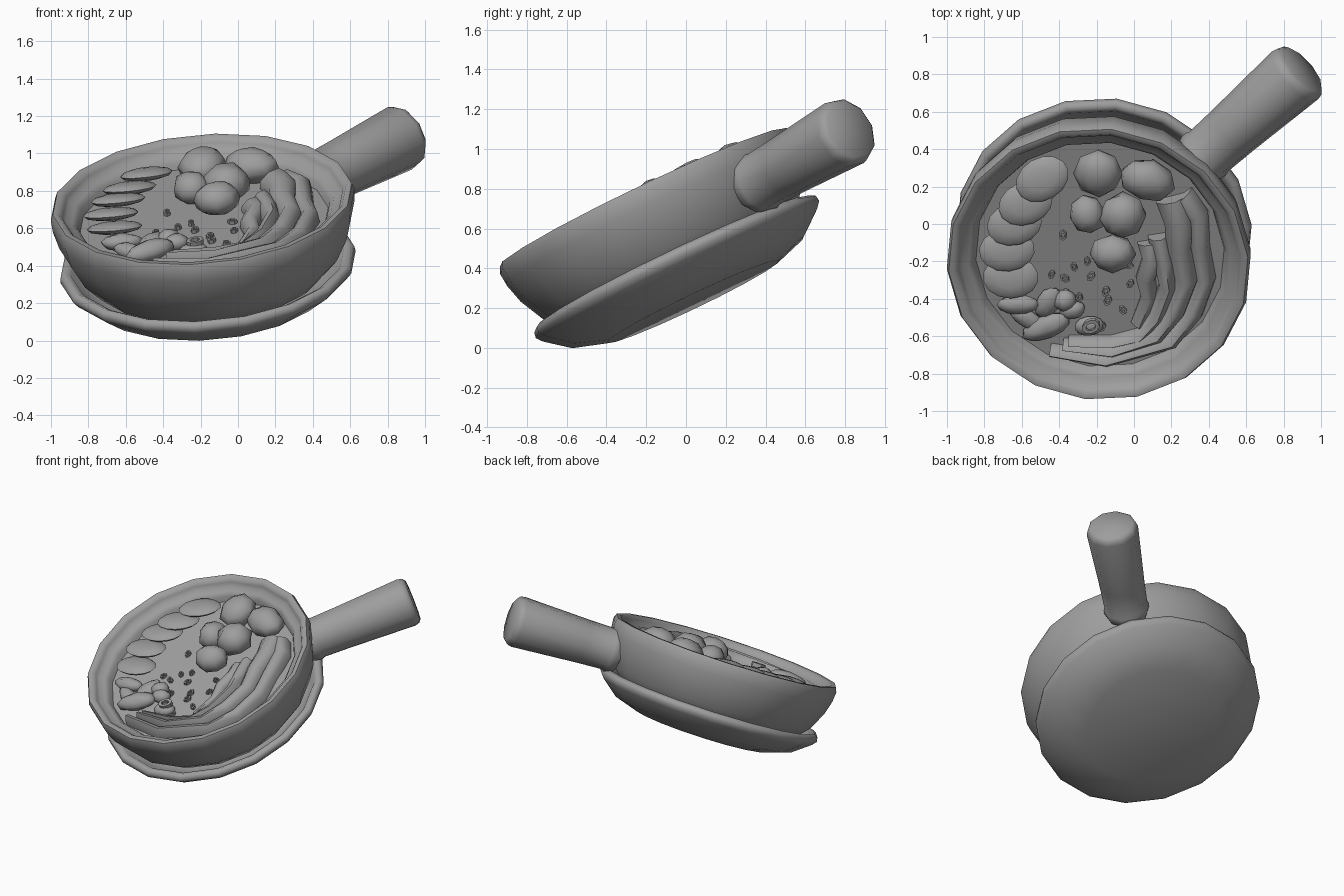
import bpy, bmesh, math, random
from mathutils import Vector, Matrix

if "Cube" in bpy.data.objects:
    bpy.data.objects.remove(bpy.data.objects["Cube"])

random.seed(4)
# Tilted frame shared by all parts: origin at centre of the bowl rim
O = Vector((-0.19, -0.21, 0.745))
N = Vector((-0.075, -0.43, 0.90)).normalized()
E1 = Vector((1, 0, 0.083)).normalized()
E2 = N.cross(E1).normalized()
E1 = E2.cross(N)
ROT = Matrix((E1, E2, N)).transposed().to_4x4()
FRAME = Matrix.Translation(O) @ ROT

# One mid-grey for everything
GREY = bpy.data.materials.new("mid_grey")
GREY.diffuse_color = (0.34, 0.34, 0.34, 1)
GREY.use_nodes = True
GREY.node_tree.nodes["Principled BSDF"].inputs["Base Color"].default_value = GREY.diffuse_color


def on_soup(x, y, h):
    """World point at plan position x, y and height h above the rim plane."""
    return Vector((x, y, O.z + (h - N.x * (x - O.x) - N.y * (y - O.y)) / N.z))


def finish(bm, name, matrix, angle=40):
    bmesh.ops.recalc_face_normals(bm, faces=bm.faces)
    me = bpy.data.meshes.new(name)
    bm.to_mesh(me)
    bm.free()
    me.materials.append(GREY)
    ob = bpy.data.objects.new(name, me)
    bpy.context.collection.objects.link(ob)
    ob.matrix_world = matrix
    bpy.ops.object.select_all(action='DESELECT')
    ob.select_set(True)
    bpy.context.view_layer.objects.active = ob
    bpy.ops.object.shade_smooth_by_angle(angle=math.radians(angle))
    return ob


def lathe(name, profile, matrix, sides, phase=0.0, angle=40):
    bm = bmesh.new()
    rings = []
    for r, h in profile:
        rings.append([bm.verts.new((r * math.cos(phase + math.tau * i / sides),
                                    r * math.sin(phase + math.tau * i / sides), h))
                      for i in range(sides)])
    for a, b in zip(rings, rings[1:]):
        for i in range(sides):
            j = (i + 1) % sides
            bm.faces.new((a[i], a[j], b[j], b[i]))
    bmesh.ops.remove_doubles(bm, verts=bm.verts, dist=1e-5)
    return finish(bm, name, matrix, angle)


def blob(name, x, y, h, size, turn=0, tip=0, lumpy=0.0, seg=12, rings=7):
    bm = bmesh.new()
    bmesh.ops.create_uvsphere(bm, u_segments=seg, v_segments=rings, radius=1)
    for v in bm.verts:
        v.co *= 1 + random.uniform(-lumpy, lumpy)
    bmesh.ops.scale(bm, vec=size, verts=bm.verts)
    m = (Matrix.Translation(on_soup(x, y, h)) @ ROT @ Matrix.Rotation(math.radians(tip), 4, 'X')
         @ Matrix.Rotation(math.radians(turn), 4, 'Z'))
    return finish(bm, name, m, 65)


def ribbon(name, path, width, height):
    """Thick tapering strip following plan points (x, y, h)."""
    pts = [on_soup(*p) for p in path]
    bm = bmesh.new()
    rings = []
    for i, p in enumerate(pts):
        t = (pts[min(i + 1, len(pts) - 1)] - pts[max(i - 1, 0)]).normalized()
        s = t.cross(N).normalized()
        w = width[0] + (width[1] - width[0]) * i / (len(pts) - 1)
        section = ((-1, -1), (-0.85, 0.2), (-0.25, 1), (0.4, 0.75), (0.95, -0.1), (1, -1))
        rings.append([bm.verts.new(p + s * w * a + N * height * b) for a, b in section])
    for a, b in zip(rings, rings[1:]):
        for i in range(6):
            j = (i + 1) % 6
            bm.faces.new((a[i], a[j], b[j], b[i]))
    bm.faces.new(rings[0])
    bm.faces.new(rings[-1])
    return finish(bm, name, Matrix(), 70)


# Bowl with stepped lip, soup surface, and plate underneath
P = math.radians(3)
lathe("bowl", [(0, -.48), (.45, -.48), (.63, -.42), (.72, -.32), (.785, -.19), (.812, -.09),
               (.818, -.02), (.805, .012), (.775, .012), (.755, -.015), (.742, -.045),
               (.705, -.05), (.68, -.08), (.66, -.14), (0, -.14)], FRAME, 18, P, 60)
lathe("soup", [(0, -.115), (.668, -.115)], FRAME, 18, P)
lathe("plate", [(0, -.57), (.48, -.57), (.65, -.515), (.77, -.42), (.795, -.39), (.79, -.36),
                (.765, -.345), (.735, -.36), (.70, -.41), (.6, -.46), (0, -.46)], FRAME, 18, P, 60)

# Handle sticking out of the bowl wall, in the tilted plane
handle_m = (FRAME @ Matrix.Translation((0, 0, -.21)) @ Matrix.Rotation(math.radians(43.3), 4, 'Z')
            @ Matrix.Rotation(math.radians(90), 4, 'Y'))
lathe("handle", [(0, .735), (.145, .735), (.158, .77), (.158, .80), (.15, .82), (.156, 1.0),
                 (.18, 1.48), (.172, 1.51), (.15, 1.53), (0, 1.535)], handle_m, 10, .2, 60)

# Overlapping thin slices down the left
for x, y, h, turn in [(-.49, .24, -.04, 30), (-.58, .11, -.045, 22), (-.64, .0, -.05, 15),
                      (-.68, -.14, -.055, 5), (-.66, -.285, -.06, 0)]:
    blob("round_slice", x, y, h, (.15, .115, .033), turn, -17, 0, 14, 6)

# Rounded chunks at the back
for x, y, h, size, turn in [(-.19, .27, -.035, (.13, .135, .09), 0),
                            (.07, .235, -.04, (.155, .115, .09), -20),
                            (-.25, .05, -.04, (.10, .11, .085), 10),
                            (-.06, .045, -.03, (.13, .13, .10), 0),
                            (-.115, -.16, -.015, (.125, .105, .09), 0)]:
    blob("chunk", x, y, h, size, turn, 0, .06, 8, 6)

# Folded strips sweeping round the right and front
ribbon("outer_strip", [(.25, .14, -.07), (.33, .04, -.06), (.345, -.13, -.08), (.38, -.30, -.07),
                       (.32, -.48, -.08), (.20, -.63, -.08), (-.15, -.73, -.085),
                       (-.45, -.68, -.085)], (.07, .035), .045)
ribbon("middle_strip", [(.20, .13, -.06), (.24, .0, -.04), (.24, -.14, -.05), (.28, -.30, -.05),
                        (.22, -.47, -.06), (.12, -.60, -.07), (-.12, -.68, -.075),
                        (-.38, -.65, -.08)], (.09, .03), .05)
ribbon("inner_strip", [(.13, -.07, -.07), (.16, -.22, -.05), (.18, -.34, -.05),
                       (.12, -.50, -.07), (.03, -.60, -.08), (-.12, -.635, -.08),
                       (-.35, -.63, -.08)], (.06, .025), .05)
ribbon("short_strip", [(.08, -.10, -.08), (.10, -.2, -.06), (.06, -.3, -.075), (.08, -.4, -.085),
                       (.02, -.54, -.10)], (.065, .04), .04)

# Soft curled pieces at the front left
for x, y, h, size, turn, tip in [(-.62, -.43, -.07, (.11, .055, .045), 0, 0),
                                 (-.57, -.51, -.085, (.11, .05, .04), -35, 5),
                                 (-.46, -.42, -.085, (.10, .06, .04), 60, 0),
                                 (-.37, -.41, -.08, (.065, .06, .05), 20, 0),
                                 (-.47, -.55, -.07, (.14, .065, .055), 25, 5),
                                 (-.33, -.46, -.08, (.07, .05, .045), 10, 0)]:
    blob("curled_piece", x, y, h, size, turn, tip, .06)


def ring(name, x, y, h, r, thick, sides=10, squash=.75):
    m = (Matrix.Translation(on_soup(x, y, h)) @ ROT
         @ Matrix.Rotation(random.uniform(0, 3), 4, 'Z') @ Matrix.Diagonal((1, squash, 1, 1)))
    lathe(name, [(r, -thick), (r, thick), (r * .55, thick), (r * .55, -thick), (r, -thick)],
          m, sides, 0, 30)


# Ring slice and scattered herb bits
blob("ring_slice_body", -.24, -.545, -.09, (.08, .055, .04), 10)
ring("ring_slice", -.23, -.545, -.05, .05, .015)
for x, y in [(-.38, -.06), (-.44, -.27), (-.32, -.23), (-.25, -.20), (-.37, -.29), (-.23, -.28),
             (-.36, -.37), (-.15, -.36), (-.06, -.46), (-.02, -.32), (-.17, -.55), (-.14, -.41),
             (-.29, -.39), (-.03, -.22)]:
    ring("herb_bit", x, y, -.105, random.uniform(.022, .03), .01, 6, .7)
